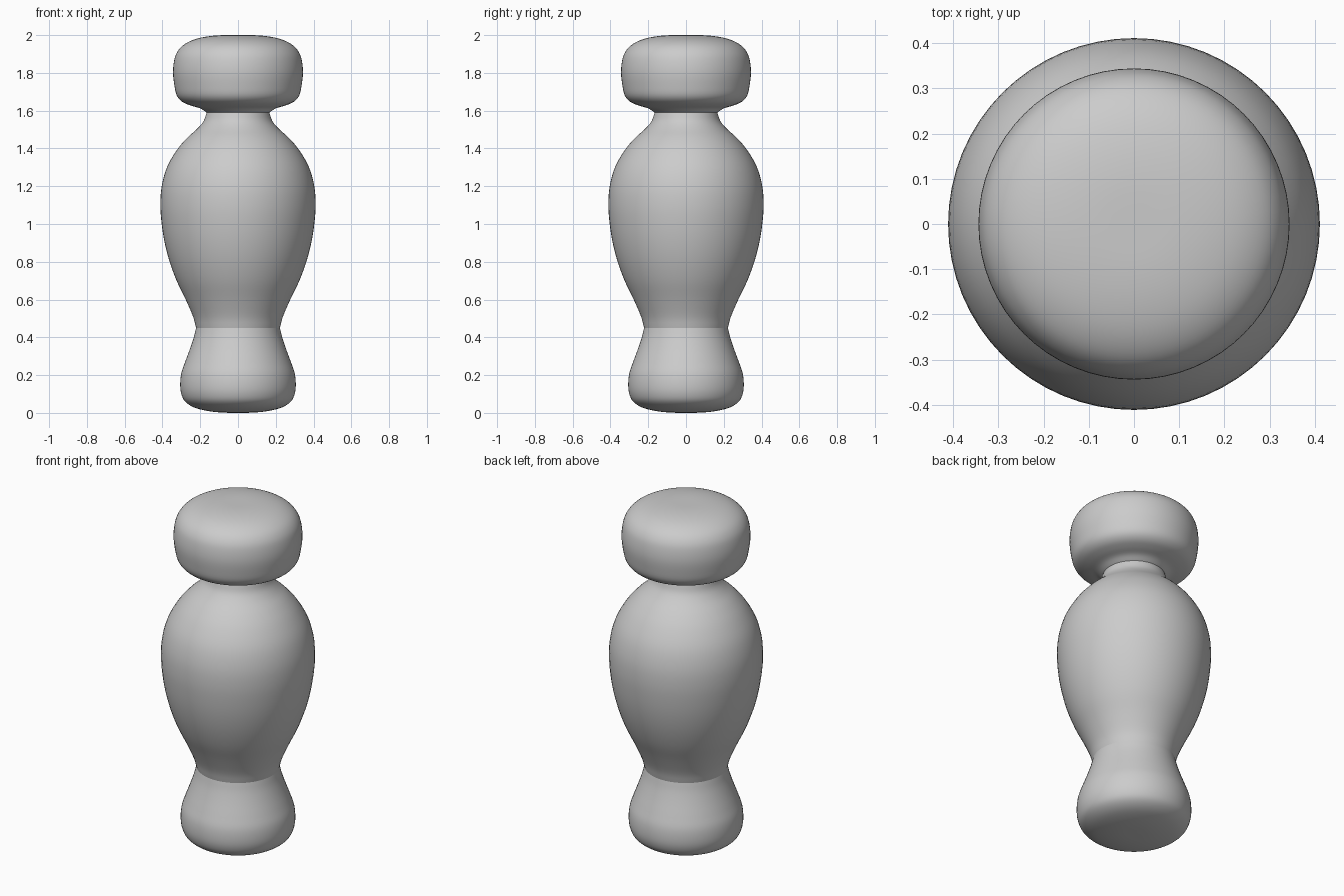
import bpy, bmesh, math
from mathutils import Vector

if "Cube" in bpy.data.objects:
    bpy.data.objects.remove(bpy.data.objects["Cube"])

SIDES = 64
STEPS = 4


def smooth_profile(pts):
    """Catmull-Rom curve through (radius, z) points."""
    p = [Vector(q) for q in pts]
    p = [2 * p[0] - p[1]] + p + [2 * p[-1] - p[-2]]
    out = []
    for a, b, c, d in zip(p, p[1:], p[2:], p[3:]):
        for i in range(STEPS):
            t = i / STEPS
            out.append(0.5 * (2 * b + (c - a) * t + (2 * a - 5 * b + 4 * c - d) * t * t
                              + (3 * b - a - 3 * c + d) * t ** 3))
    return out + [p[-2]]


def lathe(name, pts):
    """Revolve a profile (listed bottom to top) round the z axis."""
    bm = bmesh.new()
    verts = [bm.verts.new((max(q.x, 0), 0, max(q.y, 0))) for q in smooth_profile(pts)]
    edges = [bm.edges.new(e) for e in zip(verts, verts[1:])]
    bmesh.ops.spin(bm, geom=verts + edges, cent=(0, 0, 0), axis=(0, 0, 1),
                   angle=2 * math.pi, steps=SIDES, use_duplicate=False)
    bmesh.ops.remove_doubles(bm, verts=bm.verts[:], dist=1e-4)
    bmesh.ops.recalc_face_normals(bm, faces=bm.faces[:])
    # Open shells: make sure the sides face outwards
    side = max(bm.faces, key=lambda f: f.calc_center_median().xy.length)
    if side.normal.xy.dot(side.calc_center_median().xy) < 0:
        bmesh.ops.reverse_faces(bm, faces=bm.faces[:])
    for f in bm.faces:
        f.smooth = True
    mesh = bpy.data.meshes.new(name)
    bm.to_mesh(mesh)
    bm.free()
    obj = bpy.data.objects.new(name, mesh)
    bpy.context.collection.objects.link(obj)
    return obj


# Flared foot with rounded underside
lathe("foot", [(0, 0), (0.09, 0.002), (0.17, 0.012), (0.235, 0.03), (0.28, 0.06),
               (0.3, 0.1), (0.306, 0.15), (0.3, 0.21), (0.28, 0.27),
               (0.254, 0.34), (0.234, 0.4), (0.222, 0.45)])

# Swelling body up to the neck
lathe("body", [(0.222, 0.45), (0.238, 0.51), (0.277, 0.6), (0.325, 0.7), (0.362, 0.8),
               (0.388, 0.9), (0.404, 1.0), (0.411, 1.1), (0.404, 1.2), (0.376, 1.3),
               (0.325, 1.39), (0.27, 1.455), (0.215, 1.505), (0.182, 1.545), (0.166, 1.59)])

# Drum-shaped head with rounded edges
lathe("head", [(0.166, 1.59), (0.2, 1.612), (0.25, 1.627), (0.295, 1.647), (0.324, 1.68),
               (0.337, 1.735), (0.344, 1.8), (0.339, 1.86), (0.325, 1.905),
               (0.295, 1.943), (0.245, 1.972), (0.18, 1.99), (0.1, 1.999), (0, 2.0)])
